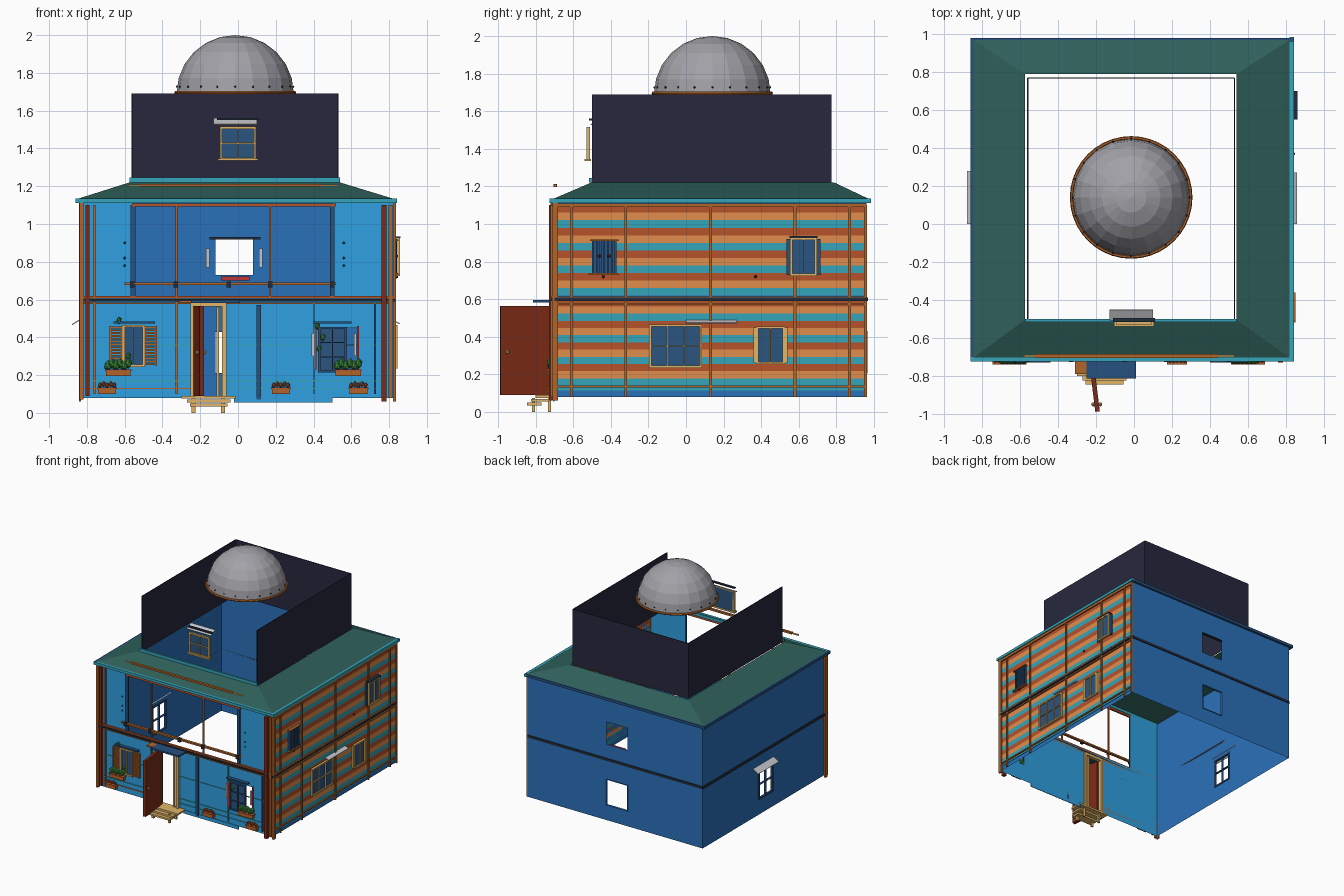
import bpy, bmesh, math
from mathutils import Vector, Matrix

if "Cube" in bpy.data.objects:
    bpy.data.objects.remove(bpy.data.objects["Cube"])

COL = dict(sky='329FE0', blue='2E70B8', navy='2A527F', teal='38A3B8', orange='E08C4C', rust='B5532F',
           wood='B0652F', brown='7A2F1C', gold='E0B468', green='32605A', slate='2B2C40',
           grey='A0A0A6', glass='2F557F', leaf='3F8A3F', red='C03838', pale='C4C6CA', dark='26313F')
MATS = {}

def mat(c):
    if c not in MATS:
        m = bpy.data.materials.new(c)
        rgb = [(int(COL[c][i:i + 2], 16) / 255) ** 2.2 for i in (0, 2, 4)]
        m.diffuse_color = (*rgb, 1)
        m.use_nodes = True
        m.node_tree.nodes["Principled BSDF"].inputs["Base Color"].default_value = m.diffuse_color
        MATS[c] = m
    return MATS[c]

def finish(name, bm, c):
    me = bpy.data.meshes.new(name)
    bm.to_mesh(me)
    bm.free()
    me.materials.append(mat(c))
    ob = bpy.data.objects.new(name, me)
    bpy.context.collection.objects.link(ob)
    return ob

def box(name, x0, x1, y0, y1, z0, z1, c):
    bm = bmesh.new()
    bmesh.ops.create_cube(bm, size=1, matrix=Matrix.Translation(((x0 + x1) / 2, (y0 + y1) / 2, (z0 + z1) / 2))
                          @ Matrix.Diagonal((x1 - x0, y1 - y0, z1 - z0, 1)))
    return finish(name, bm, c)

# Walls: plane position of each face; u runs along the face, d sticks outward
X0, X1, Y0, Y1 = -.83, .82, -.70, .96
PLANE = dict(front=Y0, back=Y1, left=X0, right=X1, tower=-.505)

def pt(face, u, d, z):
    p = PLANE[face]
    return {'front': (u, p - d, z), 'tower': (u, p - d, z), 'back': (u, p + d, z),
            'left': (p - d, u, z), 'right': (p + d, u, z)}[face]

def fbox(name, face, u0, u1, z0, z1, d0, d1, c):
    a, b = pt(face, u0, d0, z0), pt(face, u1, d1, z1)
    lo, hi = [min(p) for p in zip(a, b)], [max(p) for p in zip(a, b)]
    return box(name, lo[0], hi[0], lo[1], hi[1], lo[2], hi[2], c)

def wall(name, face, u0, u1, z0, z1, c, holes=()):
    us = sorted({u0, u1, *[h[0] for h in holes], *[h[1] for h in holes]})
    zs = sorted({z0, z1, *[h[2] for h in holes], *[h[3] for h in holes]})
    bm = bmesh.new()
    for a, b in zip(us, us[1:]):
        for e, f in zip(zs, zs[1:]):
            mu, mz = (a + b) / 2, (e + f) / 2
            if not any(h[0] < mu < h[1] and h[2] < mz < h[3] for h in holes):
                bm.faces.new([bm.verts.new(pt(face, u, 0, z)) for u, z in ((a, e), (b, e), (b, f), (a, f))])
    bmesh.ops.remove_doubles(bm, verts=bm.verts, dist=1e-5)
    return finish(name, bm, c)

def window(name, face, u0, u1, z0, z1, nu=2, nz=2, c='gold', glass=True, d=.006, t=.012):
    if glass:
        fbox(name + '_glass', face, u0, u1, z0, z1, d, d + .008, 'glass')
    for i in range(nu + 1):
        u, w = u0 + (u1 - u0) * i / nu, (t if i in (0, nu) else t / 2) / 2
        fbox(name + '_upright', face, u - w, u + w, z0, z1, d, d + .018, c)
    for i in range(nz + 1):
        z, w = z0 + (z1 - z0) * i / nz, (t if i in (0, nz) else t / 2) / 2
        fbox(name + '_rail', face, u0 - t / 2, u1 + t / 2, z - w, z + w, d, d + .018, c)

def shutter(name, face, u0, u1, z0, z1, c, n=14):
    for u in (u0, u1 - .01):
        fbox(name + '_stile', face, u, u + .01, z0, z1, .005, .022, c)
    for i in range(n):
        z = z0 + (z1 - z0) * (i + .5) / n
        fbox(name + '_slat', face, u0, u1, z - .005, z + .005, .006, .018, c)

def balls(name, pts, r, c, sz=1):
    bm = bmesh.new()
    for p in pts:
        bmesh.ops.create_icosphere(bm, subdivisions=1, radius=r,
                                   matrix=Matrix.Translation(p) @ Matrix.Diagonal((1, 1, sz, 1)))
    return finish(name, bm, c)

def planter(u0, u1, z0, h, c, n, r):
    fbox('flower_box', 'front', u0, u1, z0, z0 + h, .004, .02 + h * .4, 'wood')
    fbox('flower_box_rim', 'front', u0 - .005, u1 + .005, z0 + h - .008, z0 + h, .002, .026 + h * .4, 'rust')
    balls('flower_box_plants', [pt('front', u0 + (u1 - u0) * (i + .5) / n, .02, z0 + h + r * (1 + i % 2 * .6))
                                for i in range(n)], r, c, 1.4)

# House shell, open below and with an open bay upstairs
wall('front_wall', 'front', X0, X1, .08, 1.12, 'sky',
     [(-.24, -.07, .08, .58), (-.55, .5, .61, 1.12), (.57, .63, .23, .45)])
wall('back_wall', 'back', X0, X1, .08, 1.12, 'blue', [(-.12, .08, .73, .92), (-.12, .08, .21, .43)])
wall('left_wall', 'left', Y0, Y1, .08, 1.12, 'blue', [(.03, .21, .22, .46)])
wall('right_wall', 'right', Y0, Y1, .08, 1.12, 'blue')

# Striped boards on the right
for z0, z1 in ((.14, .6), (.62, 1.1)):
    n = 12
    for i in range(n):
        h = (z1 - z0) / n
        fbox('siding_board', 'right', Y0, Y1, z1 - h * (i + 1), z1 - h * i, 0, .005,
             ('rust', 'orange', 'teal')[i % 3])
fbox('siding_base', 'right', Y0, Y1, .115, .14, 0, .005, 'teal')
for y in (-.61, -.32, .13, .58, .87, .955):
    fbox('side_batten', 'right', y - .007, y + .007, .08, 1.1, .003, .014, 'wood')
for z, h, c in ((.575, .012, 'wood'), (.6, .02, 'dark'), (.61, .01, 'wood'), (1.1, .02, 'wood'), (.135, .01, 'wood')):
    fbox('side_band', 'right', Y0, Y1, z - h / 2, z + h / 2, .003, .016, c)
for f, a, b in (('back', X0, X1), ('left', Y0, Y1)):
    fbox('floor_band', f, a, b, .59, .61, 0, .008, 'dark')

# Right side windows
window('large_side_window', 'right', -.19, .08, .24, .46, 3, 2)
window('lower_side_window', 'right', .38, .52, .26, .45, 2, 1)
window('upper_side_window', 'right', .56, .69, .73, .92, 2, 1, d=.02)
for u in (.37, .53):
    shutter('lower_trim', 'right', u - .01, u + .01, .26, .45, 'gold')
for u in (.545, .705):
    shutter('upper_trim', 'right', u - .01, u + .01, .73, .92, 'navy')
fbox('upper_lintel', 'right', .55, .7, .925, .935, .004, .04, 'dark')
fbox('shuttered_glass', 'right', -.5, -.37, .74, .91, .004, .01, 'glass')
for i in range(7):
    fbox('shutter_bar', 'right', -.5 + i * .02, -.49 + i * .02, .74, .91, .008, .02, 'navy')
fbox('shuttered_sill', 'right', -.52, -.36, .73, .74, .004, .03, 'wood')
fbox('shuttered_lintel', 'right', -.51, -.36, .91, .918, .004, .03, 'wood')
balls('side_knobs', [(X1 + .02, y, z) for y, z in ((-.46, .83), (-.41, .83), (-.44, .72), (.37, .72))], .009, 'brown')

# Windows in the openings
window('left_window', 'left', .03, .21, .22, .46, c='navy', glass=False, d=-.006)
window('lower_back_window', 'back', -.12, .08, .21, .43, 1, 1, 'blue', False, -.012, .004)
for u in (-.16, .12):
    fbox('upper_back_trim', 'back', u - .01, u + .01, .77, .87, -.02, -.005, 'pale')
fbox('upper_back_header', 'back', -.15, .12, .918, .93, -.03, -.003, 'dark')
fbox('upper_back_sill', 'back', -.09, .06, .7, .722, -.03, -.003, 'red')

def awning(name, face, u0, u1, z0, z1, d0, d1):
    bm = bmesh.new()
    top = [bm.verts.new(pt(face, *p)) for p in ((u0, d0, z1), (u1, d0, z1), (u1, d1, z0), (u0, d1, z0))]
    bm.faces.new(top)
    ob = finish(name, bm, 'pale')
    ob.modifiers.new('thick', 'SOLIDIFY').thickness = .006

awning('left_awning', 'left', 0, .28, .47, .5, 0, .05)
awning('right_awning', 'right', 0, .27, .47, .485, 0, .035)

# Front posts, poles and bands
for u, w, z0, z1, d, c in ((-.828, .02, .07, 1.12, .02, 'wood'), (-.797, .022, .09, 1.1, .02, 'brown'),
                           (.772, .026, .06, 1.1, .03, 'brown'), (.808, .02, .08, 1.1, .02, 'wood'),
                           (-.555, .026, .62, 1.1, .012, 'navy'), (.5, .024, .62, 1.1, .012, 'navy'),
                           (.11, .024, .07, .57, .012, 'navy'), (-.76, .01, .1, 1.1, .012, 'wood'),
                           (-.325, .01, .1, 1.1, .012, 'wood'), (.17, .01, .62, 1.1, .012, 'wood'),
                           (.4, .008, .1, .58, .01, 'teal'), (.725, .01, .1, .58, .01, 'navy')):
    fbox('front_post', 'front', u - w / 2, u + w / 2, z0, z1, 0, d, c)
fbox('corner_board', 'right', -.71, -.68, .06, 1.12, 0, .016, 'wood')
fbox('left_corner_board', 'left', -.71, -.68, .06, 1.12, 0, .012, 'wood')
for u0, u1, z, h, d, c in ((-.84, .83, .612, .012, .016, 'rust'), (-.84, .83, .597, .012, .02, 'dark'),
                           (-.82, .8, .58, .008, .01, 'wood'), (-.56, .52, 1.1, .016, .016, 'rust'),
                           (-.6, .52, .683, .014, .022, 'wood'), (-.74, -.25, .36, .006, .006, 'teal'),
                           (-.06, .75, .36, .006, .006, 'teal'), (-.82, -.25, .17, .008, .006, 'teal'),
                           (-.06, .8, .17, .008, .006, 'teal'), (-.06, .8, .13, .006, .006, 'teal'),
                           (-.02, .5, .07, .03, .005, 'sky'), (-.82, -.25, .13, .006, .006, 'wood')):
    fbox('front_band', 'front', u0, u1, z - h / 2, z + h / 2, 0, d, c)
for u in (-.56, -.33, -.05, .17, .5):
    fbox('rail_bracket', 'front', u - .012, u + .012, .665, .695, .002, .028, 'dark')
balls('front_studs', [pt('front', u, .006, z) for u in (-.6, .56) for z in (.78, .82, .9)], .007, 'navy')

# Front windows, shutters and planters
window('front_left_window', 'front', -.605, -.5, .25, .46, 2, 1)
shutter('front_left_shutter', 'front', -.68, -.61, .25, .46, 'wood')
shutter('front_left_shutter', 'front', -.5, -.43, .25, .46, 'wood')
window('front_right_window', 'front', .43, .57, .22, .45, 2, 3, 'navy')
for u in (.41, .635):
    fbox('red_frame', 'front', u - .005, u + .005, .23, .46, .002, .014, 'red')
    fbox('pale_frame', 'front', u - .022, u - .008, .3, .42, .002, .014, 'pale')
for u0, u1 in ((-.66, -.44), (.4, .6)):
    fbox('front_lintel', 'front', u0, u1, .474, .484, 0, .03, 'navy')
planter(-.7, -.57, .195, .035, 'leaf', 6, .02)
planter(.515, .65, .195, .035, 'leaf', 6, .02)
for u in (-.74, .18, .59):
    planter(u, u + .095, .1, .035, 'rust', 5, .011)
balls('climbing_leaves', [pt('front', u, .015, z) for u, z in ((-.63, .49), (.42, .46), (.45, .4), (.43, .34), (-.58, .3))],
      .014, 'leaf', 1.4)

# Open door, frame, porch and steps
for u in (-.24, -.072):
    fbox('door_jamb', 'front', u - .012, u + .012, .08, .58, -.01, .02, 'gold')
fbox('door_post', 'front', -.115, -.1, .08, .56, 0, .014, 'gold')
fbox('door_head', 'front', -.252, -.06, .562, .585, -.01, .022, 'gold')
door = box('front_door', -.012, .012, -.27, 0, .09, .565, 'brown')
door.location = (-.225, -.72, 0)
door.rotation_euler.z = math.radians(7)
balls('door_knob', [(-.178, -.95, .32), (-.215, -.95, .32)], .012, 'gold')
box('porch_roof', -.25, .01, -.815, Y0, .583, .597, 'navy')
box('porch_roof_end', -.31, -.25, -.79, Y0, .583, .594, 'wood')
for i, (w, y) in enumerate(((.145, -.8), (.115, -.825), (.1, -.845))):
    box('step', -.155 - w, -.155 + w, y, Y0 + .01 - i * .04, .075 - i * .02, .09 - i * .02, 'gold')
for x in (-.235, -.08):
    for y in (-.81, -.725):
        box('step_leg', x - .01, x + .01, y - .008, y + .008, 0, .075, 'gold')

# Sloping roof skirt with gutter
bm = bmesh.new()
rings = [[bm.verts.new((x, y, z)) for x, y in ((a, c), (b, c), (b, d), (a, d))] for a, b, c, d, z in
         ((-.86, .835, -.715, .98, 1.13), (-.575, .54, -.505, .79, 1.22))]
for i in range(4):
    j = (i + 1) % 4
    bm.faces.new((rings[0][i], rings[0][j], rings[1][j], rings[1][i]))
finish('roof_skirt', bm, 'green')
box('gutter_front', -.86, .84, -.725, -.7, 1.112, 1.135, 'teal')
box('gutter_back', -.86, .84, .96, .98, 1.112, 1.135, 'navy')
box('gutter_left', -.86, -.835, -.72, .98, 1.112, 1.135, 'navy')
box('gutter_right', .82, .842, -.725, .985, 1.112, 1.135, 'teal')
box('roof_bar', -.52, .44, -.705, -.685, 1.198, 1.213, 'wood')
for x in (-.58, .44):
    box('roof_bar_end', x, x + .07 + .02 * (x > 0), -.7, -.69, 1.2, 1.21, 'gold')

# Upper storey: three dark walls, open at the front, with lapped boards
H = (1.69 - 1.215) / 12
for i in range(12):
    z = 1.215 + i * H
    box('tower_left_board', -.563, -.557, -.5, .77, z, z + H, 'slate')
    box('tower_right_board', .527, .533, -.5, .77, z, z + H, 'slate')
    box('tower_back_board', -.56, .53, .767, .773, z, z + H, 'slate')
box('tower_base_trim', -.575, .54, -.515, -.5, 1.22, 1.245, 'teal')
window('tower_window', 'tower', -.09, .09, 1.345, 1.51)
fbox('tower_sill', 'tower', -.105, .105, 1.335, 1.347, 0, .035, 'gold')
fbox('tower_header', 'tower', -.11, .11, 1.55, 1.56, -.01, .01, 'dark')
awning('tower_awning', 'tower', -.13, .1, 1.525, 1.555, -.055, 0)

# Faceted dome with its base ring
C = Vector((-.015, .14, 1.692))
bm = bmesh.new()
N, R = 20, 6
prof = [(.31 * math.cos(k * math.pi / 2 / R), .308 * math.sin(k * math.pi / 2 / R)) for k in range(R)]
rows = [[bm.verts.new(C + Vector((r * math.cos(math.tau * i / N), r * math.sin(math.tau * i / N), z)))
         for i in range(N)] for r, z in prof]
tip = bm.verts.new(C + Vector((0, 0, .308)))
for i in range(N):
    j = (i + 1) % N
    for a, b in zip(rows, rows[1:]):
        bm.faces.new((a[i], a[j], b[j], b[i]))
    bm.faces.new((rows[-1][i], rows[-1][j], tip))
finish('dome', bm, 'grey')
bpy.ops.mesh.primitive_torus_add(location=C + Vector((0, 0, .004)), major_radius=.314, minor_radius=.009,
                                 major_segments=40, minor_segments=6)
bpy.context.object.name = 'dome_ring'
bpy.context.object.data.materials.append(mat('wood'))
balls('dome_rivets', [C + Vector((.308 * math.cos(a), .308 * math.sin(a), .035))
                      for a in [math.tau * i / 20 for i in range(20)]], .006, 'dark')
